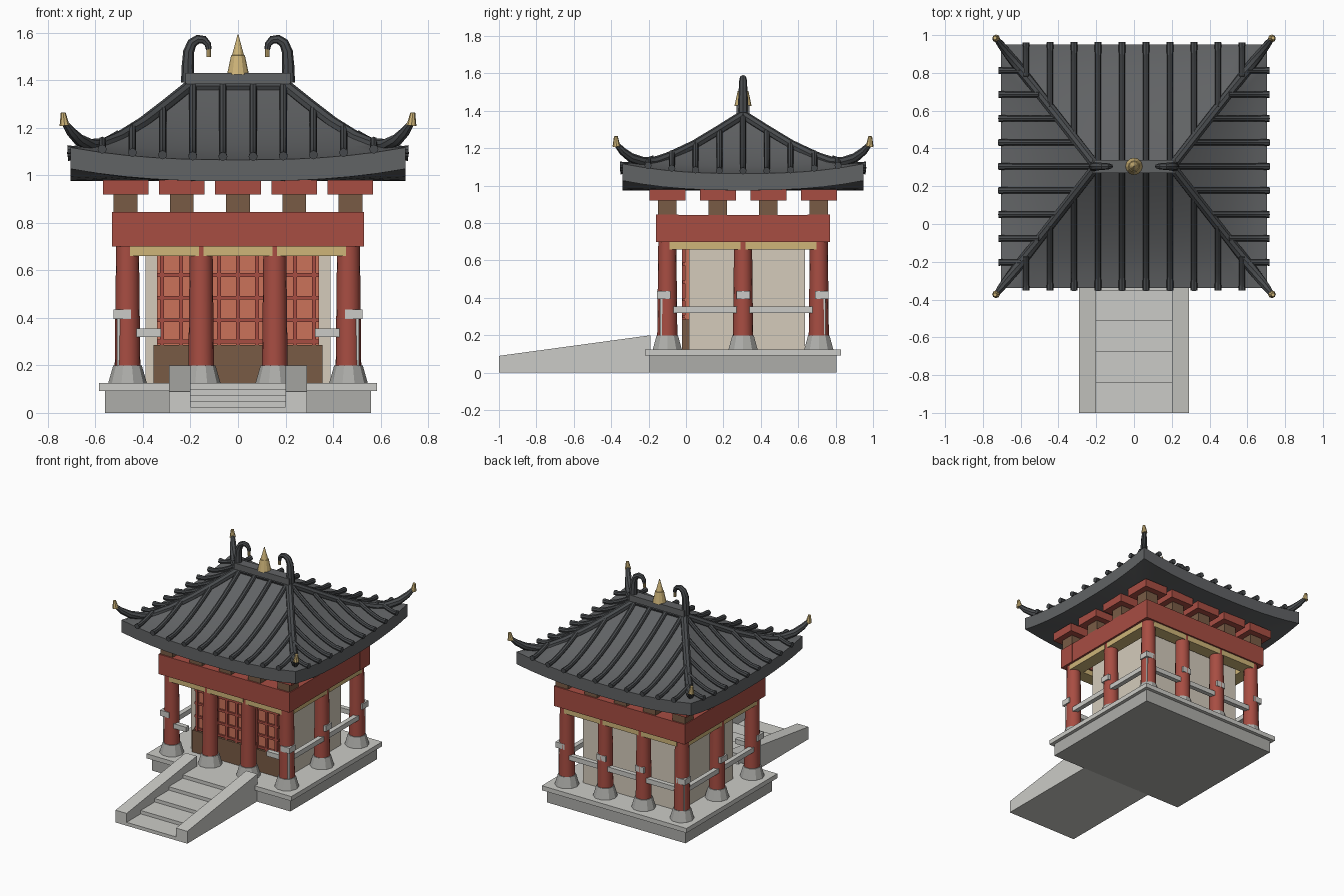
import bpy, bmesh, math
from mathutils import Vector

if "Cube" in bpy.data.objects:
    bpy.data.objects.remove(bpy.data.objects["Cube"])

CY = 0.305  # building centre in y


def mat(name, c):
    m = bpy.data.materials.new(name)
    m.diffuse_color = (*c, 1)
    m.use_nodes = True
    m.node_tree.nodes["Principled BSDF"].inputs["Base Color"].default_value = m.diffuse_color
    return m


RED = mat("red_paint", (0.39, 0.075, 0.055))
ORANGE = mat("orange_panel", (0.60, 0.17, 0.10))
BROWN = mat("brown_wood", (0.19, 0.105, 0.06))
GOLD = mat("gold", (0.62, 0.46, 0.19))
PLASTER = mat("plaster", (0.66, 0.60, 0.50))
STONE = mat("stone", (0.60, 0.60, 0.57))
BASE = mat("base_stone", (0.42, 0.42, 0.40))
TILE = mat("roof_tile", (0.12, 0.125, 0.13))
DARK = mat("ridge_tile", (0.065, 0.07, 0.075))


def finish(name, bm, m, smooth=False):
    bmesh.ops.recalc_face_normals(bm, faces=bm.faces)
    me = bpy.data.meshes.new(name)
    bm.to_mesh(me)
    bm.free()
    ob = bpy.data.objects.new(name, me)
    bpy.context.collection.objects.link(ob)
    me.materials.append(m)
    if smooth:
        bpy.ops.object.select_all(action='DESELECT')
        ob.select_set(True)
        bpy.context.view_layer.objects.active = ob
        bpy.ops.object.shade_smooth_by_angle(angle=math.radians(35))
    return ob


def boxes(name, m, items):
    """One object from boxes given as (x0, x1, y0, y1, z0, z1)."""
    bm = bmesh.new()
    for x0, x1, y0, y1, z0, z1 in items:
        for v in bmesh.ops.create_cube(bm, size=1)['verts']:
            v.co = ((x0 + x1) / 2 + v.co.x * (x1 - x0), (y0 + y1) / 2 + v.co.y * (y1 - y0),
                    (z0 + z1) / 2 + v.co.z * (z1 - z0))
    return finish(name, bm, m)


def around(x, y, h, z0, z1, hy=None):
    hy = hy or h
    return (x - h, x + h, y - hy, y + hy, z0, z1)


def tube(bm, pts, radii, n=8):
    pts = [Vector(p) for p in pts]
    rings = []
    for i, p in enumerate(pts):
        t = (pts[min(i + 1, len(pts) - 1)] - pts[max(i - 1, 0)]).normalized()
        a = t.cross(Vector((0, 1, 0)) if abs(t.y) < 0.5 else Vector((1, 0, 0))).normalized()
        b = t.cross(a)
        rings.append([bm.verts.new(p + radii[i] * (a * math.cos(k * math.tau / n) + b * math.sin(k * math.tau / n)))
                      for k in range(n)])
    for r, s in zip(rings, rings[1:]):
        for k in range(n):
            bm.faces.new((r[k], r[(k + 1) % n], s[(k + 1) % n], s[k]))
    bm.faces.new(rings[0])
    bm.faces.new(rings[-1])


# Platform and stairs
boxes("platform", BASE, [(-.56, .56, -.195, .805, 0, .092)])
boxes("platform_slab", STONE, [(-.585, .585, -.22, .83, .092, .125)])
boxes("stair_steps", STONE, [(-.2, .2, -1 + .162 * k, -.19, 0, .025 * (k + 1)) for k in range(5)])
bm = bmesh.new()
for x0, x1 in ((-.29, -.2), (.2, .29)):
    f = bm.faces.new([bm.verts.new((x0, y, z)) for y, z in ((-1, 0), (-1, .09), (-.19, .2), (-.19, 0))])
    ext = bmesh.ops.extrude_face_region(bm, geom=[f])['geom']
    # keep the starting face as the closed outer side
    bmesh.ops.translate(bm, vec=(x1 - x0, 0, 0), verts=[g for g in ext if isinstance(g, bmesh.types.BMVert)])
    if not f.is_valid:
        bmesh.ops.holes_fill(bm, edges=bm.edges)
finish("stair_side_walls", bm, STONE)

# Columns and flared bases
COLX, COLY = (-.465, -.155, .155, .465), (-.1, CY, .71)
cols = [(x, y) for x in COLX for y in COLY if abs(x) > .4 or y != CY]
shaft, foot = bmesh.new(), bmesh.new()
for x, y in cols:
    tube(shaft, [(x, y, .19), (x, y, .71)], [.054, .048], 16)
    tube(foot, [(x, y, .12), (x, y, .2)], [.083, .06], 10)
finish("columns", shaft, RED, True)
finish("column_bases", foot, BASE)

# Walls, front door panel and lattice
boxes("walls", PLASTER, [(-.39, .39, .015, .635, .12, .72)])
boxes("door_lower_panel", BROWN, [(-.355, .355, -.022, .02, .125, .285)])
boxes("door_backing", ORANGE, [(-.34, .34, -.005, .02, .285, .70)])
boxes("door_lattice", RED,
      [around(.08 * k, -.012, .009, .285, .70) for k in range(-4, 5)] +
      [(-.34, .34, -.018, .0, z - .008, z + .008) for z in (.30, .39, .485, .58, .675)])

# Beams: gold strips between columns, red ring above
gold = []
for x in (-.31, 0, .31):
    gold += [around(x, y, .145, .66, .70, .048) for y in (-.1, .71)]
for x in (-.465, .465):
    gold += [around(x, y, .048, .66, .70, .19) for y in (.1025, .5075)]
boxes("gold_strips", GOLD, gold)
boxes("main_beams", RED, [(-.53, .53, y - .06, y + .06, .70, .845) for y in (-.1, .71)] +
      [(x - .062, x + .062, -.155, .765, .70, .844) for x in (-.466, .466)])

# Roof brackets
br = [(.2365 * k, y) for k in range(-2, 3) for y in (-.1, .71)]
br += [(x, -.1 + .27 * k) for x in (-.473, .473) for k in (1, 2)]
boxes("bracket_blocks", BROWN, [around(x, y, .05, .84, .925) for x, y in br])
boxes("bracket_caps", RED, [around(x, y, .096, .92, .98) for x, y in br])

# Railing with posts, open at the front
PX, Y0, Y1 = .487, -.118, .725
posts = [(s * PX, y) for s in (-1, 1) for y in (Y0, CY, Y1)] + [(-.155, Y1), (.155, Y1)]
boxes("railing_posts", STONE, [around(x, y, .022, .125, .40) for x, y in posts])
boxes("railing_post_caps", STONE, [around(x, y, .036, .395, .436) for x, y in posts])
boxes("railings", STONE, [around(s * PX, (Y0 + Y1) / 2, .017, .32, .355, .42) for s in (-1, 1)] +
      [(-PX, PX, Y1 - .017, Y1 + .017, .32, .355)] +
      [around(s * .405, Y0, .08, .32, .355, .017) for s in (-1, 1)])

# Roof surface: side 0..3, s = distance along the eave, v = eave to ridge
EX, EY, RX = .705, .645, .20


def roof_pt(side, s, v, under=False, out=0, up=0):
    wx, wy = EX - (EX - RX) * v, EY * (1 - v)
    half, d = (wx, wy) if side % 2 == 0 else (wy, wx)
    u = abs(s) / half if half > 1e-6 else 0
    z = .975 if under else 1.065 + .31 * v ** 1.5
    z += .052 * min(u, 1) ** 2.5 * (1 - v) ** 2 + up
    d += out
    x, y = [(s, -d), (d, s), (s, d), (-d, s)][side]
    return Vector((x, CY + y, z))


NU, NV = 12, 8
bm, ribs = bmesh.new(), bmesh.new()
for side in range(4):
    def grid(v, under=False):
        half = EX - (EX - RX) * v if side % 2 == 0 else EY * (1 - v)
        return [bm.verts.new(roof_pt(side, half * (2 * i / NU - 1), v, under)) for i in range(NU + 1)]
    rows = [grid(1 - j / NV) for j in range(NV + 1)] + [grid(j / NV, True) for j in range(NV + 1)]
    for r, q in zip(rows, rows[1:]):
        for i in range(NU):
            if r is rows[NV + 1] or (r[i].co - q[i].co).length > 1e-6:
                bm.faces.new((r[i], r[i + 1], q[i + 1], q[i]))
    # Raised tile rolls
    line = [.127 * (k + .5) for k in range(-5, 5)] if side % 2 == 0 else [.127 * k for k in range(-4, 5)]
    for s in line:
        vm = min(1, (EX - abs(s)) / (EX - RX)) if side % 2 == 0 else 1 - abs(s) / EY
        pts = [roof_pt(side, s, 0, out=.012, up=.014)]
        pts += [roof_pt(side, s, vm * j / 8, up=.012) for j in range(1, 9)]
        tube(ribs, pts, [.019] + [.016] * 8, 8)
bmesh.ops.remove_doubles(bm, verts=bm.verts, dist=1e-5)
bmesh.ops.dissolve_degenerate(bm, edges=bm.edges, dist=1e-5)
finish("roof", bm, TILE, True)
finish("tile_rolls", ribs, DARK, True)

# Hip ridges with upturned gold tips
HIP = ((.19, 1.385), (.3, 1.297), (.4, 1.22), (.5, 1.158), (.57, 1.128), (.62, 1.127), (.67, 1.15), (.705, 1.185), (.73, 1.222))
RAD = (.026, .026, .026, .026, .027, .027, .025, .021, .014)
hips, tips = bmesh.new(), bmesh.new()
for sx in (-1, 1):
    for sy in (-1, 1):
        path = [(sx * x, CY + sy * EY * (x - RX) / (EX - RX), z) for x, z in HIP]
        tube(hips, path, RAD)
        x, y, z = path[-1]
        tube(tips, [(x, y, z - .012), (x + sx * .006, y + sy * .003, z + .042)], [.021, .010])
finish("hip_ridges", hips, DARK, True)
finish("hip_tips", tips, GOLD)

# Top ridge, end hooks and finial
boxes("top_ridge", TILE, [around(0, CY, .222, 1.385, 1.43, .035)])
bm = bmesh.new()
tube(bm, [(-.21, CY, 1.375), (.21, CY, 1.375)], [.028] * 2)
finish("lower_ridge_roll", bm, DARK, True)
hooks, ends = bmesh.new(), bmesh.new()
for s in (-1, 1):
    p = ((.212, 1.39), (.211, 1.46), (.208, 1.52), (.193, 1.557), (.168, 1.573), (.143, 1.57), (.127, 1.552), (.123, 1.53))
    tube(hooks, [(s * x, CY, z) for x, z in p], (.028, .026, .023, .021, .019, .017, .014, .012))
    tube(ends, [(s * .123, CY, 1.54), (s * .123, CY, 1.497)], [.010, .010])
finish("ridge_hooks", hooks, DARK, True)
finish("hook_ends", ends, GOLD)
bm = bmesh.new()
tube(bm, [(0, CY, z) for z in (1.425, 1.505, 1.506, 1.592)], [.046, .029, .025, .002], 12)
finish("finial", bm, GOLD)
